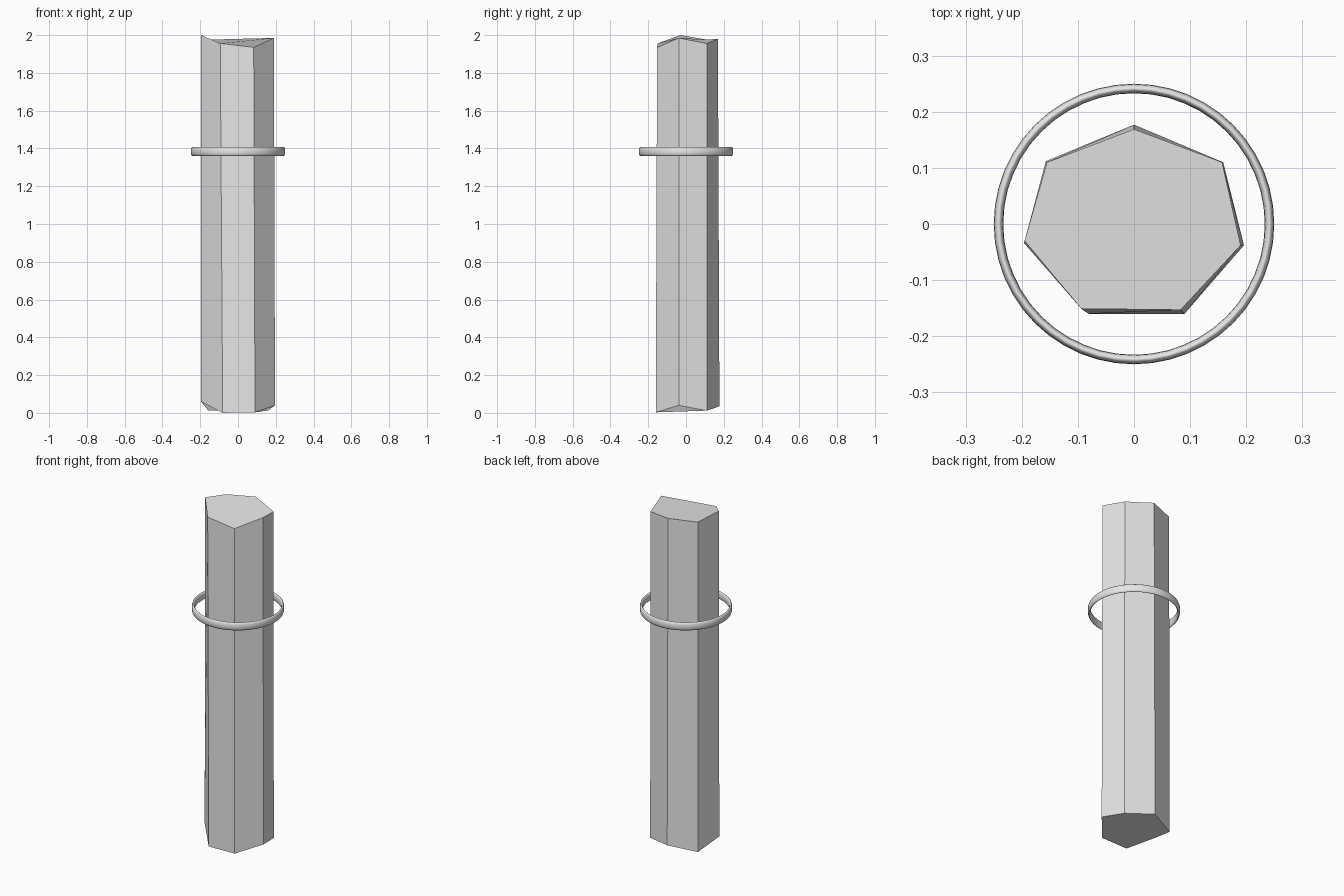
import bpy
import bmesh
from math import cos, sin, tau

cube = bpy.data.objects.get("Cube")
if cube:
    bpy.data.objects.remove(cube, do_unlink=True)

grey = bpy.data.materials.new("plain grey")
grey.use_nodes = True
GREY = (0.8, 0.8, 0.8, 1)
grey.diffuse_color = GREY
grey.node_tree.nodes["Principled BSDF"].inputs["Base Color"].default_value = GREY


def loft(name, rings, closed=False):
    """Bridge successive rings of points; cap the ends unless closed."""
    bm = bmesh.new()
    loops = [[bm.verts.new(p) for p in ring] for ring in rings]
    n = len(loops[0])
    pairs = list(zip(loops, loops[1:]))
    if closed:
        pairs.append((loops[-1], loops[0]))
    else:
        bm.faces.new(loops[0])
        bm.faces.new(loops[-1])
    for a, b in pairs:
        for i in range(n):
            j = (i + 1) % n
            bm.faces.new((a[i], a[j], b[j], b[i]))
    bmesh.ops.recalc_face_normals(bm, faces=bm.faces)
    mesh = bpy.data.meshes.new(name)
    bm.to_mesh(mesh)
    bm.free()
    mesh.materials.append(grey)
    obj = bpy.data.objects.new(name, mesh)
    bpy.context.collection.objects.link(obj)
    return obj


# Seven-sided column with uneven, roughly cut ends
bottom = [(0, 0.177, 0.035), (-0.157, 0.112, 0.012), (-0.196, -0.034, 0.06),
          (-0.081, -0.16, 0), (0.09, -0.16, 0.003), (0.196, -0.038, 0.04),
          (0.159, 0.11, 0.012)]
top = [(0, 0.169, 1.98), (-0.155, 0.11, 1.976), (-0.195, -0.03, 2),
       (-0.094, -0.151, 1.956), (0.083, -0.153, 1.935), (0.19, -0.038, 1.985),
       (0.157, 0.11, 1.956)]
loft("column", [bottom, top])

# Thin floating ring with a tall oval section
SEGMENTS, SIDES = 48, 12
RADIUS, HALF_WIDTH, HALF_HEIGHT, HEIGHT = 0.2415, 0.0085, 0.024, 1.384
rings = []
for s in range(SEGMENTS):
    turn = tau * s / SEGMENTS
    ring = []
    for k in range(SIDES):
        t = tau * k / SIDES
        r = RADIUS + HALF_WIDTH * cos(t)
        ring.append((r * cos(turn), r * sin(turn), HEIGHT + HALF_HEIGHT * sin(t)))
    rings.append(ring)
band = loft("floating_ring", rings, closed=True)
for poly in band.data.polygons:
    poly.use_smooth = True
